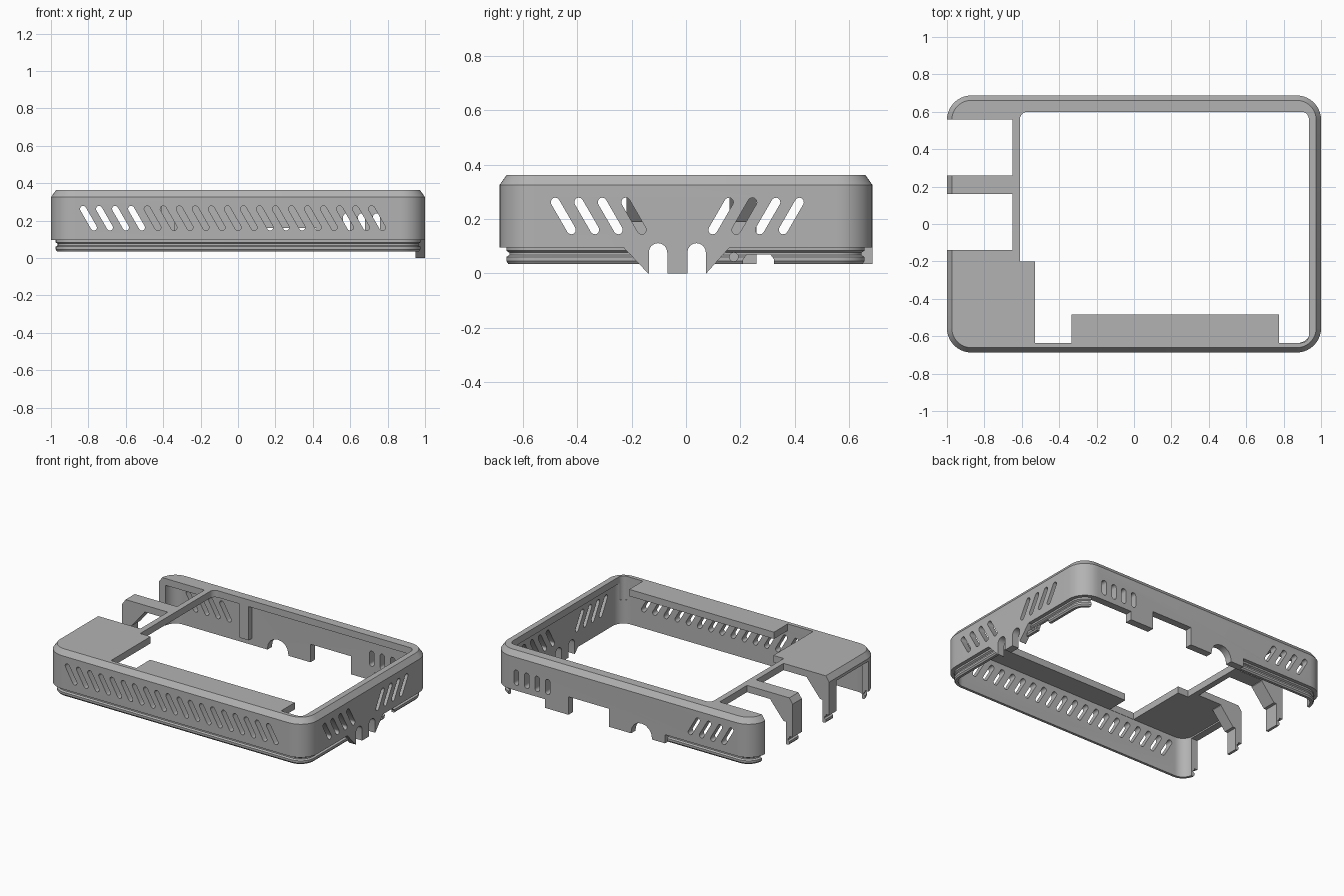
import bpy, bmesh, math

cube = bpy.data.objects.get("Cube")
if cube:
    bpy.data.objects.remove(cube, do_unlink=True)

grey = bpy.data.materials.new("matte grey")
grey.use_nodes = True
COLOUR = (0.45, 0.45, 0.45, 1)
grey.diffuse_color = COLOUR
grey.node_tree.nodes["Principled BSDF"].inputs["Base Color"].default_value = COLOUR

HX, HY, RADIUS = 1.0, 0.687, 0.13


def loft(name, loops):
    """Solid through matching loops of 3D points, capped at both ends."""
    bm = bmesh.new()
    rings = [[bm.verts.new(p) for p in loop] for loop in loops]
    n = len(rings[0])
    for a, b in zip(rings, rings[1:]):
        for i in range(n):
            j = (i + 1) % n
            bm.faces.new((a[i], a[j], b[j], b[i]))
    bm.faces.new(rings[0][::-1])
    bm.faces.new(rings[-1])
    bmesh.ops.recalc_face_normals(bm, faces=bm.faces)
    mesh = bpy.data.meshes.new(name)
    bm.to_mesh(mesh)
    bm.free()
    mesh.materials.append(grey)
    obj = bpy.data.objects.new(name, mesh)
    bpy.context.collection.objects.link(obj)
    return obj


def prism(points, axis, lo, hi):
    """Outline in the two other axes, extruded along the named axis."""
    place = {"x": lambda u, v, d: (d, u, v),
             "y": lambda u, v, d: (u, d, v),
             "z": lambda u, v, d: (u, v, d)}[axis]
    return loft("tool", [[place(u, v, d) for u, v in points] for d in (lo, hi)])


def rect(u0, u1, v0, v1):
    return [(u0, v0), (u1, v0), (u1, v1), (u0, v1)]


def corner(cx, cy, r, start, steps=10):
    return [(cx + r * math.cos(math.radians(start + 90 * k / steps)),
             cy + r * math.sin(math.radians(start + 90 * k / steps)))
            for k in range(steps + 1)]


def rounded(inset):
    x, y, r = HX - RADIUS, HY - RADIUS, RADIUS - inset
    return (corner(x, y, r, 0) + corner(-x, y, r, 90)
            + corner(-x, -y, r, 180) + corner(x, -y, r, 270))


def stadium(a, b, r, steps=8):
    """Slot outline with round ends centred on a and b."""
    base = math.atan2(b[1] - a[1], b[0] - a[0])
    pts = []
    for centre, turn in ((b, -math.pi / 2), (a, math.pi / 2)):
        for k in range(steps + 1):
            t = base + turn + math.pi * k / steps
            pts.append((centre[0] + r * math.cos(t), centre[1] + r * math.sin(t)))
    return pts


def combine(body, tool, operation):
    tool.hide_render = True
    mod = body.modifiers.new("combine", "BOOLEAN")
    mod.operation, mod.object, mod.solver = operation, tool, "EXACT"
    bpy.context.view_layer.objects.active = body
    bpy.ops.object.modifier_apply(modifier=mod.name)
    bpy.data.objects.remove(tool, do_unlink=True)


def cut(points, axis, lo, hi):
    combine(body, prism(points, axis, lo, hi), "DIFFERENCE")


def add(points, axis, lo, hi):
    combine(body, prism(points, axis, lo, hi), "UNION")


# Outer shell: grooved lip, straight wall, chamfered top edge
profile = [(0.035, 0.032), (0.045, 0.025), (0.06, 0.025), (0.067, 0.036), (0.076, 0.036),
           (0.083, 0.025), (0.095, 0.025), (0.095, 0), (0.325, 0), (0.362, 0.026)]
body = loft("case_cover", [[(x, y, z) for x, y in rounded(i)] for z, i in profile])

# Tongue on the left end and connector tabs along the back
add([(-0.235, 0.1), (-0.14, 0), (0.075, 0), (0.165, 0.1), (0.165, 0.2), (-0.235, 0.2)],
    "x", 0.93, HX)
add(rect(-0.32, 0.6, 0.035, 0.15), "y", 0.6, HY)

# Hollow inside
cut(rounded(0.05), "z", -0.5, 0.315)

# Large top opening, with round corners and the two remaining roof panels
cut(corner(0.895, 0.56, 0.04, 0) + corner(-0.57, 0.56, 0.04, 90)
    + [(-0.61, -0.2), (-0.53, -0.2), (-0.53, -0.635), (-0.335, -0.635), (-0.335, -0.485),
       (0.775, -0.485), (0.775, -0.635)] + corner(0.895, -0.595, 0.04, 270),
    "z", 0.2, 0.5)

# Port openings at the right end
for y0, y1 in ((0.26, 0.56), (-0.14, 0.16)):
    cut(rect(-1.2, -0.65, y0, y1), "z", -0.5, 0.6)
cut(rect(-1.2, -0.9, -0.57, -0.22), "z", -0.5, 0.305)

# Connector notches along the back
cut(rect(0.6, 0.9, -0.1, 0.095), "y", 0.6, 0.8)
cut(rect(0.11, 0.42, -0.1, 0.16), "y", 0.6, 0.8)
cut(stadium((-0.14, -0.1), (-0.14, 0.045), 0.08), "y", 0.6, 0.8)

# Notches and pin hole in the left end
for y in (-0.103, 0.039):
    cut(stadium((y, -0.1), (y, 0.077), 0.034), "x", 0.9, 1.1)
cut(stadium((0.176, 0.06), (0.1761, 0.06), 0.016), "x", 0.9, 1.1)
cut([(0.21, -0.1), (0.325, -0.1), (0.325, 0.05), (0.31, 0.07), (0.225, 0.07), (0.21, 0.05)],
    "x", 0.9, 1.1)

# Slanted vents in the front; the first four continue through the back
for i in range(19):
    x = -0.828 + 0.0857 * i
    cut(stadium((x, 0.262), (x + 0.057, 0.163), 0.0165), "y", -0.8, 0.8 if i < 4 else -0.6)

# Mirrored slanted vents in the left end
for i in range(4):
    for side in (-1, 1):
        top, low = 0.19 + 0.0865 * i, 0.131 + 0.0865 * i
        cut(stadium((-0.032 + side * top, 0.262), (-0.032 + side * low, 0.16), 0.0165),
            "x", 0.9, 1.1)

# Upright vents in the back
for i in range(4):
    x = 0.58 + 0.08 * i
    cut(stadium((x, 0.15), (x, 0.22), 0.018), "y", 0.6, 0.8)

# Braces inside the port posts, and a rib on the back wall
for y0, y1 in ((0.16, 0.26), (-0.22, -0.14)):
    add([(-0.97, 0.19), (-0.93, 0.19), (-0.83, 0.31), (-0.83, 0.33), (-0.97, 0.33)], "y", y0, y1)
add(rect(-0.41, -0.34, 0.08, 0.33), "y", 0.602, 0.66)

bpy.ops.object.select_all(action="DESELECT")
body.select_set(True)
bpy.context.view_layer.objects.active = body
bpy.ops.object.shade_smooth_by_angle(angle=math.radians(25))
